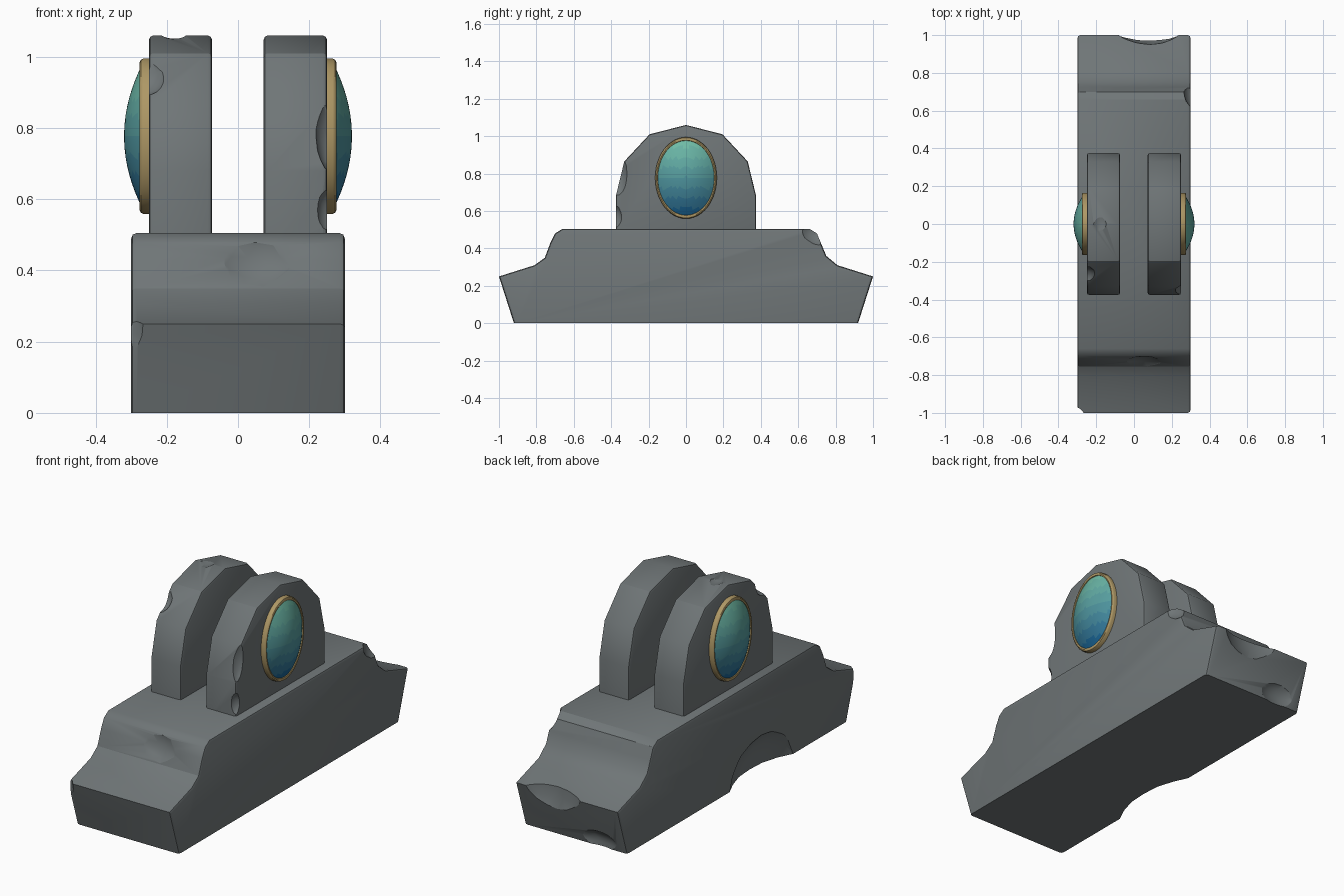
import bpy, bmesh, math, random
from mathutils import Vector

if "Cube" in bpy.data.objects:
    bpy.data.objects.remove(bpy.data.objects["Cube"])

random.seed(4)


def material(name, rgb):
    m = bpy.data.materials.new(name)
    m.diffuse_color = (*rgb, 1)
    m.use_nodes = True
    m.node_tree.nodes["Principled BSDF"].inputs["Base Color"].default_value = m.diffuse_color
    return m


STONE = material("slate_stone", (0.16, 0.18, 0.185))
GOLD = material("old_gold", (0.42, 0.31, 0.13))
LOW, HIGH = Vector((0.01, 0.13, 0.30)), Vector((0.16, 0.50, 0.38))
BANDS = 8
GEM = [material(f"gem_band_{i}", LOW.lerp(HIGH, i / (BANDS - 1))) for i in range(BANDS)]


def finish(name, bm, mats, angle=30):
    bmesh.ops.recalc_face_normals(bm, faces=bm.faces)
    me = bpy.data.meshes.new(name)
    bm.to_mesh(me)
    bm.free()
    ob = bpy.data.objects.new(name, me)
    bpy.context.collection.objects.link(ob)
    for m in mats:
        me.materials.append(m)
    smooth(ob, angle)
    return ob


def activate(ob):
    bpy.ops.object.select_all(action='DESELECT')
    ob.select_set(True)
    bpy.context.view_layer.objects.active = ob


def smooth(ob, angle):
    activate(ob)
    bpy.ops.object.shade_smooth_by_angle(angle=math.radians(angle))


def slab(name, profile, x0, x1, bevel):
    """Extrude a (y, z) outline along x and soften its edges."""
    bm = bmesh.new()
    face = bm.faces.new([bm.verts.new((x0, y, z)) for y, z in profile])
    ext = bmesh.ops.extrude_face_region(bm, geom=[face])["geom"]
    moved = [v for v in ext if isinstance(v, bmesh.types.BMVert)]
    bmesh.ops.translate(bm, verts=moved, vec=(x1 - x0, 0, 0))
    bmesh.ops.recalc_face_normals(bm, faces=bm.faces)
    rim = [e for e in bm.edges
           if abs(e.verts[0].co.x - e.verts[1].co.x) < 1e-5
           and max(v.co.z for v in e.verts) > 0.01]
    bmesh.ops.bevel(bm, geom=rim, offset=bevel, segments=2, profile=0.5, affect='EDGES')
    return finish(name, bm, [STONE])


def chip(target, loc, radii):
    """Knock a shallow irregular flake out of a stone part."""
    bm = bmesh.new()
    bmesh.ops.create_icosphere(bm, subdivisions=3, radius=1)
    for v in bm.verts:
        k = random.uniform(0.98, 1.02)
        v.co = Vector(loc) + Vector([c * r * k for c, r in zip(v.co, radii)])
    cutter = finish("chip_cutter", bm, [STONE])
    cutter.hide_render = True
    mod = target.modifiers.new("chip", 'BOOLEAN')
    mod.operation = 'DIFFERENCE'
    mod.solver = 'EXACT'
    mod.object = cutter
    activate(target)
    bpy.ops.object.modifier_apply(modifier=mod.name)
    bpy.data.objects.remove(cutter)
    smooth(target, 30)


def oval(name, rings, side, mats, n=48):
    """Elliptical lathe about x; rings are (x, scale) of the medallion outline."""
    bm = bmesh.new()
    loops = []
    for x, s in rings:
        loops.append([bm.verts.new((side * x, 0.165 * s * math.cos(2 * math.pi * i / n),
                                    0.777 + 0.218 * s * math.sin(2 * math.pi * i / n)))
                      for i in range(n)])
    for a, b in zip(loops, loops[1:]):
        for i in range(n):
            j = (i + 1) % n
            bm.faces.new((a[i], a[j], b[j], b[i]))
    bm.faces.new(loops[0])
    bm.faces.new(loops[-1])
    for f in bm.faces:
        t = (f.calc_center_median().z - 0.56) / 0.435
        f.material_index = min(len(mats) - 1, max(0, int(t * len(mats))))
    return finish(name, bm, mats, 40)


# Stepped stone base
base = slab("stone_base", [
    (-0.92, 0), (-1.0, 0.25), (-0.81, 0.31), (-0.755, 0.35), (-0.725, 0.43), (-0.70, 0.48),
    (-0.66, 0.505), (0.66, 0.505), (0.70, 0.48), (0.725, 0.42), (0.75, 0.36), (0.81, 0.31),
    (1.0, 0.25), (0.92, 0)], -0.3, 0.3, 0.015)
for loc, radii in [
        ((0.08, 1.10, 0.28), (0.22, 0.15, 0.25)),      # back end
        ((-0.40, -0.20, 0.0), (0.17, 0.32, 0.25)),     # lower left side
        ((-0.37, -1.04, 0.22), (0.12, 0.09, 0.20)),    # front left corner
        ((0.05, -0.80, 0.47), (0.16, 0.10, 0.13)),     # front step
        ((0.35, 0.72, 0.50), (0.09, 0.12, 0.10)),      # back right shoulder
        ((-0.15, 0.98, 0.02), (0.14, 0.07, 0.08))]:    # back lower edge
    chip(base, loc, radii)

# Two upright arched plates
ARCH = [(-0.375, 0.45), (-0.375, 0.68), (-0.33, 0.865), (-0.195, 1.01), (0, 1.06),
        (0.195, 1.01), (0.33, 0.865), (0.375, 0.68), (0.375, 0.45)]
left = slab("left_plate", ARCH, -0.25, -0.073, 0.012)
right = slab("right_plate", ARCH, 0.072, 0.25, 0.012)
chip(left, (-0.18, 0.0, 1.12), (0.06, 0.14, 0.073))
chip(left, (-0.26, -0.30, 0.98), (0.07, 0.08, 0.09))
chip(right, (0.275, -0.37, 0.80), (0.06, 0.06, 0.13))
chip(right, (0.27, -0.39, 0.57), (0.05, 0.05, 0.07))

# Gold-rimmed oval gems on the outer faces
for side, word in ((-1, "left"), (1, "right")):
    oval(word + "_gem_frame", [(0.24, 1.0), (0.266, 1.0), (0.273, 0.985), (0.276, 0.955),
                               (0.274, 0.92), (0.262, 0.90)], side, [GOLD])
    dome = [(0.268 + 0.052 * (1 - r * r), 0.935 * r)
            for r in (1, 0.95, 0.87, 0.77, 0.66, 0.54, 0.42, 0.3, 0.18, 0.06)]
    oval(word + "_gem", [(0.26, 0.935)] + dome, side, GEM)
